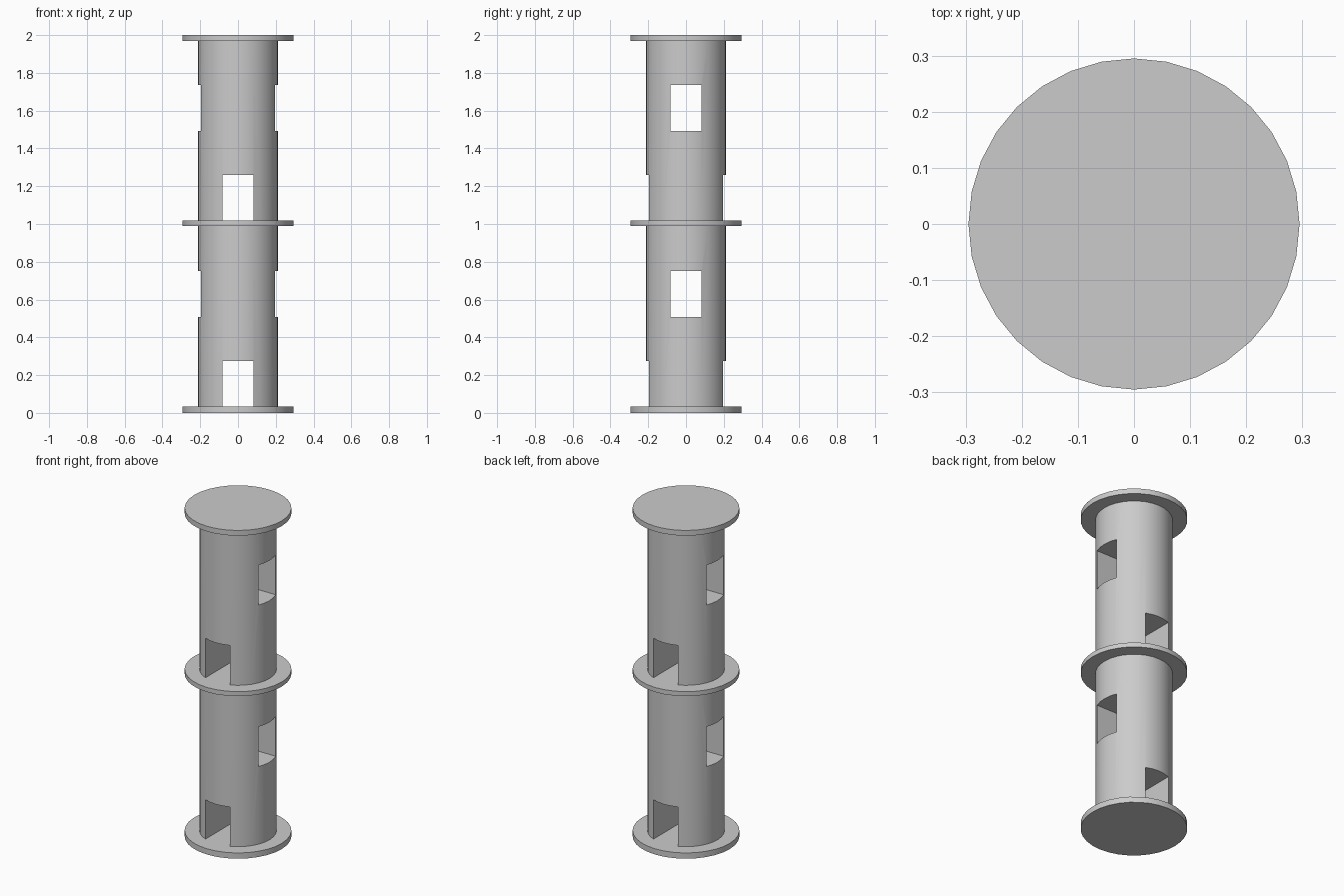
import bpy
from math import radians

if "Cube" in bpy.data.objects:
    bpy.data.objects.remove(bpy.data.objects["Cube"])


def smooth(obj):
    bpy.ops.object.select_all(action='DESELECT')
    obj.select_set(True)
    bpy.context.view_layer.objects.active = obj
    bpy.ops.object.shade_smooth_by_angle(angle=radians(30))


def cylinder(name, radius, z0, z1):
    bpy.ops.mesh.primitive_cylinder_add(vertices=32, radius=radius, depth=z1 - z0,
                                        location=(0, 0, (z0 + z1) / 2))
    obj = bpy.context.object
    obj.name = name
    return obj


def cut_tunnel(target, size_x, size_y, z0, z1):
    bpy.ops.mesh.primitive_cube_add(size=1, location=(0, 0, (z0 + z1) / 2))
    cutter = bpy.context.object
    cutter.scale = (size_x, size_y, z1 - z0)
    cutter.hide_render = True
    mod = target.modifiers.new("tunnel", 'BOOLEAN')
    mod.operation = 'DIFFERENCE'
    mod.solver = 'EXACT'
    mod.object = cutter
    bpy.context.view_layer.objects.active = target
    bpy.ops.object.modifier_apply(modifier=mod.name)
    bpy.data.objects.remove(cutter, do_unlink=True)


# Round plates at the bottom, middle and top
for name, z0, z1 in (("bottom_plate", 0, 0.035),
                     ("middle_plate", 0.99, 1.018),
                     ("top_plate", 1.968, 2.0)):
    smooth(cylinder(name, 0.295, z0, z1))

# Column drums, each with a front-to-back slot at its foot and a side-to-side window
W = 0.164
for name, z0, z1, slot_top, win0, win1 in (
        ("lower_drum", 0.035, 0.99, 0.275, 0.508, 0.751),
        ("upper_drum", 1.018, 1.968, 1.259, 1.492, 1.736)):
    drum = cylinder(name, 0.213, z0, z1)
    cut_tunnel(drum, W, 1, z0 - 0.05, slot_top)
    cut_tunnel(drum, 1, W, win0, win1)
    smooth(drum)
